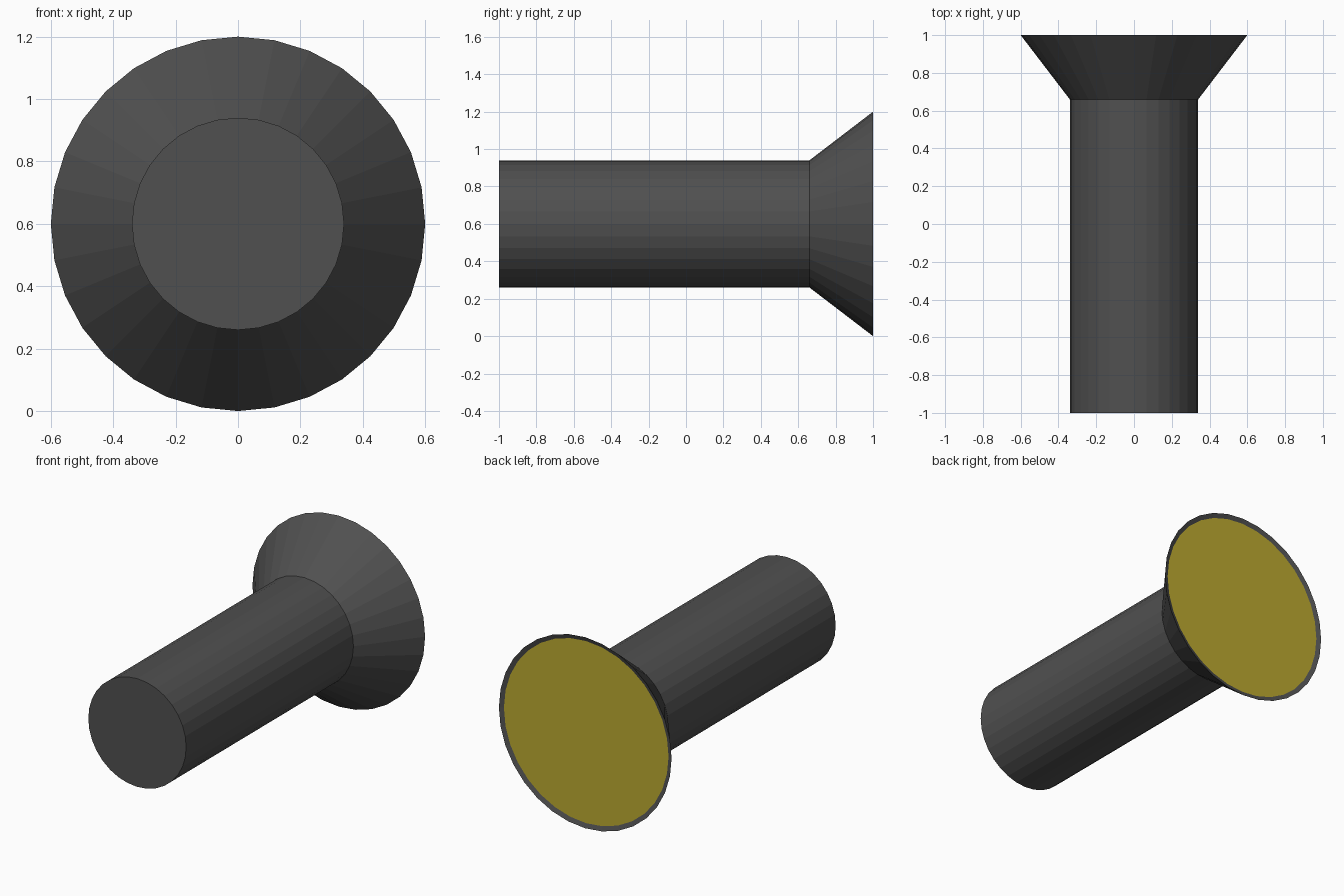
import bpy, bmesh
from math import sin, cos, tau

if "Cube" in bpy.data.objects:
    bpy.data.objects.remove(bpy.data.objects["Cube"])

SIDES, AXIS_Z = 32, 0.6


def material(name, rgb):
    m = bpy.data.materials.new(name)
    m.diffuse_color = (*rgb, 1)
    m.use_nodes = True
    m.node_tree.nodes["Principled BSDF"].inputs["Base Color"].default_value = m.diffuse_color
    return m


def lathe(name, profile, mat, cap_start=False, cap_end=False):
    """Revolve (radius, y) points around the horizontal y axis."""
    bm = bmesh.new()
    rings = [[bm.verts.new((r * cos(tau * i / SIDES), y, AXIS_Z + r * sin(tau * i / SIDES)))
              for i in range(SIDES)] for r, y in profile]
    for a, b in zip(rings, rings[1:]):
        for i in range(SIDES):
            j = (i + 1) % SIDES
            bm.faces.new((a[i], a[j], b[j], b[i]))
    if cap_start:
        bm.faces.new(rings[0][::-1])
    if cap_end:
        bm.faces.new(rings[-1])
    bm.normal_update()
    # Every face must look away from the solid: the front cap faces -y, the lens +y
    for f in bm.faces:
        if len(f.verts) == SIDES:
            want = -1 if f.calc_center_median().y < 0 else 1
            if f.normal.y * want < 0:
                f.normal_flip()
    if len(profile) > 1:
        bmesh.ops.recalc_face_normals(bm, faces=bm.faces[:])
    mesh = bpy.data.meshes.new(name)
    bm.to_mesh(mesh)
    bm.free()
    mesh.materials.append(mat)
    ob = bpy.data.objects.new(name, mesh)
    bpy.context.collection.objects.link(ob)
    return ob


dark = material("dark_casing", (0.08, 0.08, 0.08))
yellow = material("yellow_lens", (0.5, 0.4, 0.03))

# Handle, flared head and slightly dished rim in one turned shell
lathe("torch_casing", [(0.34, -1), (0.34, 0.66), (0.6, 1), (0.572, 0.99)], dark,
      cap_start=True)

# Lens disc filling the rim
lathe("lens", [(0.572, 0.99)], yellow, cap_end=True)
